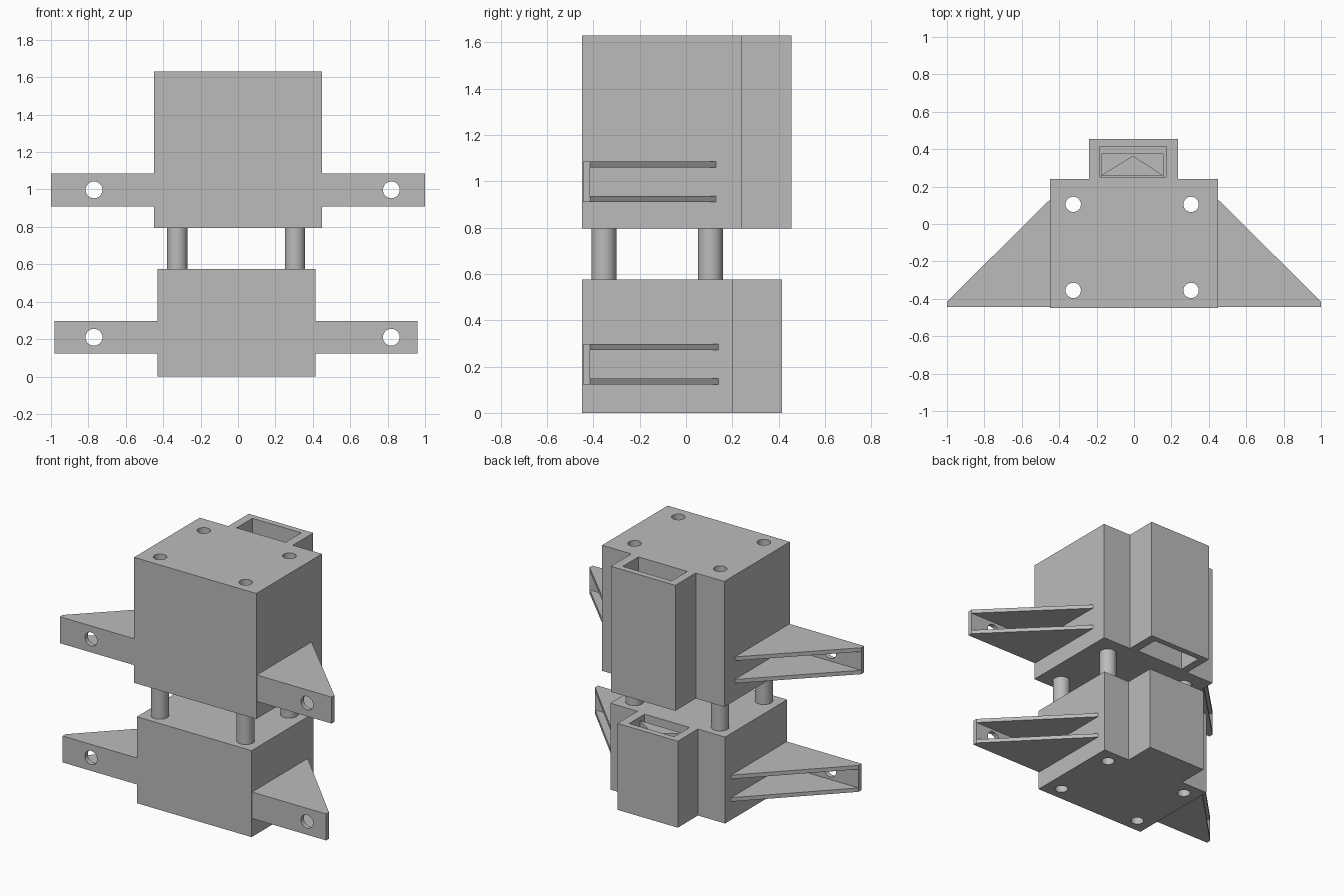
import bpy, bmesh
from mathutils import Matrix, Vector

old = bpy.data.objects.get("Cube")
if old:
    bpy.data.objects.remove(old, do_unlink=True)

grey = bpy.data.materials.new("plain grey")
grey.use_nodes = True
colour = (0.5, 0.5, 0.5, 1)
grey.diffuse_color = colour
grey.node_tree.nodes["Principled BSDF"].inputs["Base Color"].default_value = colour


def add_object(name, bm):
    bmesh.ops.recalc_face_normals(bm, faces=bm.faces[:])
    mesh = bpy.data.meshes.new(name)
    bm.to_mesh(mesh)
    bm.free()
    mesh.materials.append(grey)
    obj = bpy.data.objects.new(name, mesh)
    bpy.context.collection.objects.link(obj)
    return obj


def prism(name, outline, z0, z1):
    """Extrude an outline in the ground plane from z0 to z1."""
    bm = bmesh.new()
    face = bm.faces.new([bm.verts.new((x, y, z0)) for x, y in outline])
    top = bmesh.ops.extrude_face_region(bm, geom=[face])["geom"]
    bmesh.ops.translate(bm, vec=(0, 0, z1 - z0),
                        verts=[v for v in top if isinstance(v, bmesh.types.BMVert)])
    return add_object(name, bm)


def box(name, x0, x1, y0, y1, z0, z1):
    return prism(name, [(x0, y0), (x1, y0), (x1, y1), (x0, y1)], z0, z1)


def cylinder(name, centre, radius, length, axis="Z"):
    bm = bmesh.new()
    turn = Matrix.Rotation(1.5707963, 4, "X") if axis == "Y" else Matrix()
    bmesh.ops.create_cone(bm, cap_ends=True, segments=32, radius1=radius, radius2=radius,
                          depth=length, matrix=Matrix.Translation(Vector(centre)) @ turn)
    return add_object(name, bm)


def cut(obj, cutter):
    """Subtract a cutter and throw it away."""
    cutter.hide_render = True
    mod = obj.modifiers.new("cut", "BOOLEAN")
    mod.operation = "DIFFERENCE"
    mod.solver = "EXACT"
    mod.object = cutter
    bpy.context.view_layer.objects.active = obj
    bpy.ops.object.modifier_apply(modifier=mod.name)
    bpy.data.objects.remove(cutter, do_unlink=True)


def smooth(obj):
    bpy.ops.object.select_all(action="DESELECT")
    obj.select_set(True)
    bpy.context.view_layer.objects.active = obj
    bpy.ops.object.shade_smooth_by_angle(angle=0.6)


POSTS = [(x, y) for x in (-0.325, 0.305) for y in (-0.355, 0.105)]
FRONT, PLATE, WEB = -0.445, 0.03, 0.026


def block(name, x0, x1, back, tab_x0, tab_x1, tab_back, z0, z1, slot_floor):
    # T-shaped body with four bores and a slot in the rear tab
    body = prism(name, [(x0, -0.45), (x1, -0.45), (x1, back), (tab_x1, back),
                        (tab_x1, tab_back), (tab_x0, tab_back), (tab_x0, back), (x0, back)],
                 z0, z1)
    for x, y in POSTS:
        cut(body, cylinder("bore_cutter", (x, y, (z0 + z1) / 2), 0.041, z1 - z0 + 0.2))
    cut(body, box("slot_cutter", tab_x0 + 0.055, tab_x1 - 0.06, back + 0.01,
                  tab_back - 0.04, slot_floor, z1 + 0.1))
    smooth(body)


def bracket(name, side, root, tip, gusset_y, z0, z1, hole_x):
    # Drilled front plate braced by two triangular webs
    plate = box(name + "_plate", *sorted((root, tip)), FRONT, FRONT + PLATE, z0, z1)
    cut(plate, cylinder("hole_cutter", (hole_x, FRONT, (z0 + z1) / 2), 0.045, 0.3, "Y"))
    smooth(plate)
    y = FRONT + PLATE
    for label, low in (("lower", z0), ("upper", z1 - WEB)):
        prism(f"{name}_{label}_gusset", [(root, y), (tip, y), (root, gusset_y)], low, low + WEB)


# Upper and lower blocks
block("upper_block", -0.45, 0.45, 0.24, -0.24, 0.235, 0.455, 0.795, 1.63, 0.7)
block("lower_block", -0.43, 0.415, 0.203, -0.23, 0.215, 0.415, 0.0, 0.575, 0.475)

# Wedge seated in the lower slot
prism("slot_wedge", [(-0.175, 0.26), (0.155, 0.26), (-0.005, 0.365)], 0.47, 0.55)

# Side brackets on both blocks
for label, side in (("right", -1), ("left", 1)):
    hole = 0.82 if side > 0 else -0.77
    bracket(f"upper_{label}_bracket", side, side * 0.45, side * 1.0, 0.13, 0.91, 1.086, hole)
    root, tip = (0.415, 0.96) if side > 0 else (-0.43, -0.98)
    bracket(f"lower_{label}_bracket", side, root, tip, 0.14, 0.122, 0.298, hole)

# Hollow guide posts between the blocks
for i, (x, y) in enumerate(POSTS):
    post = cylinder(f"guide_post_{i + 1}", (x, y, 0.685), 0.054, 0.222)
    cut(post, cylinder("bore_cutter", (x, y, 0.685), 0.041, 0.5))
    smooth(post)
